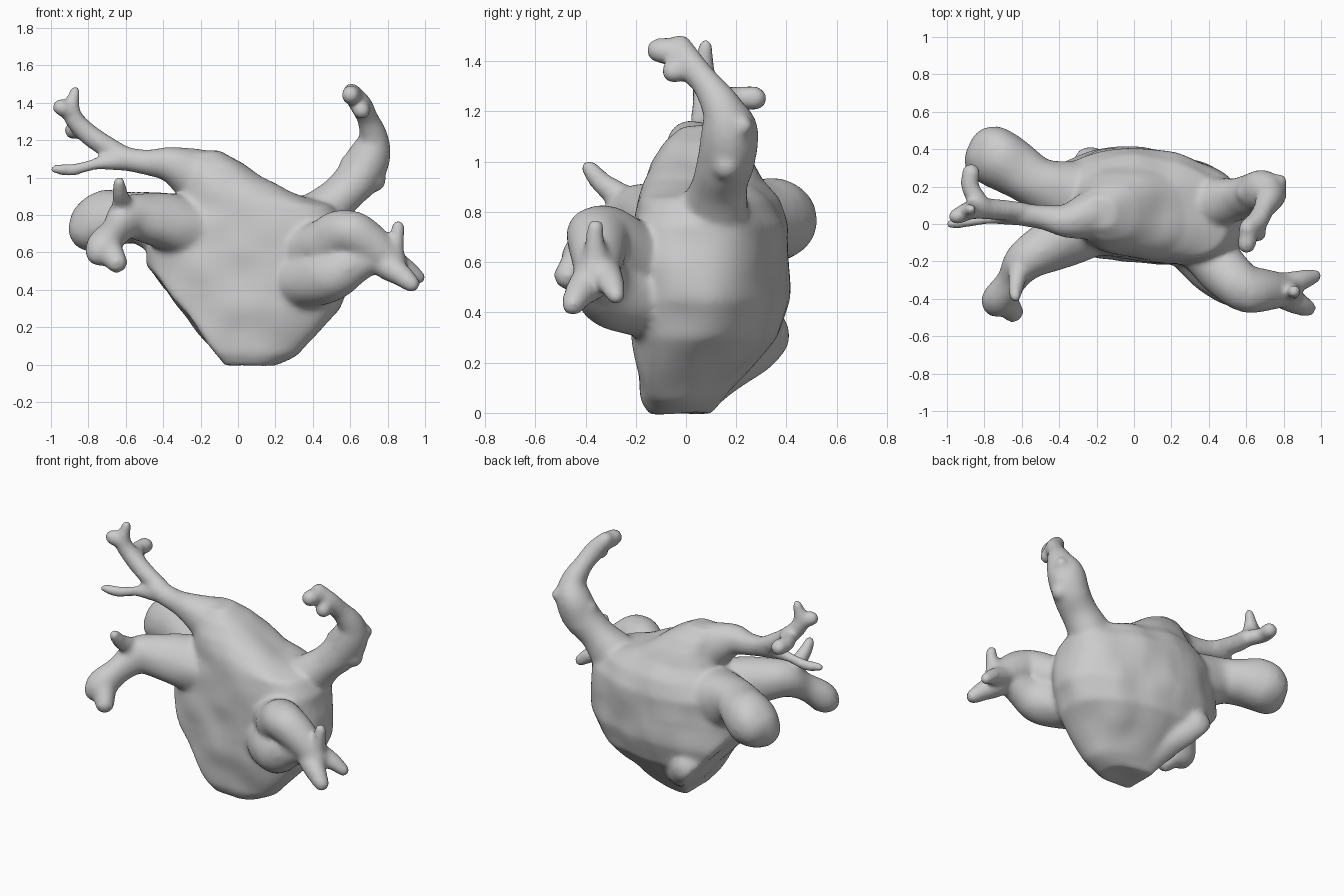
import bpy, bmesh, math
from mathutils import Vector, Matrix

bm = bmesh.new()

# Chamber: lofted superellipse rings (z, xmin, xmax, ymin, ymax)
RINGS = [
    (0.00, -0.25, 0.20, -0.14, 0.10), (0.06, -0.35, 0.31, -0.17, 0.16),
    (0.18, -0.42, 0.43, -0.18, 0.26), (0.30, -0.48, 0.54, -0.19, 0.37),
    (0.45, -0.49, 0.60, -0.19, 0.41), (0.60, -0.48, 0.60, -0.19, 0.41),
    (0.75, -0.45, 0.58, -0.18, 0.41), (0.85, -0.36, 0.50, -0.17, 0.37),
    (0.92, -0.31, 0.27, -0.16, 0.30), (1.00, -0.29, 0.14, -0.14, 0.26),
    (1.08, -0.29, 0.02, -0.09, 0.21), (1.14, -0.27, -0.10, -0.02, 0.14)]
N = 48


def power(v, e):
    return math.copysign(abs(v) ** e, v)


# Vein: overlapping balls along a smooth path of (x, y, z, radius)
def vein(*pts):
    p = [Vector(q) for q in pts]
    p = [2 * p[0] - p[1]] + p + [2 * p[-1] - p[-2]]
    for i in range(1, len(p) - 2):
        a, b, c, d = p[i - 1:i + 3]
        steps = max(2, math.ceil((c - b).length / (0.28 * min(b[3], c[3]))))
        for s in range(steps + 1):
            t = s / steps
            q = 0.5 * (2 * b + (c - a) * t + (2 * a - 5 * b + 4 * c - d) * t * t
                       + (3 * b - a - 3 * c + d) * t ** 3)
            bmesh.ops.create_icosphere(bm, subdivisions=3, radius=max(q[3], 0.015),
                                       matrix=Matrix.Translation(q.to_3d()))


loops = []
for z, x0, x1, y0, y1 in RINGS:
    ring = []
    for i in range(N):
        a = 2 * math.pi * i / N
        x = (x0 + x1) / 2 + (x1 - x0) / 2 * power(math.cos(a), 0.8)
        y = (y0 + y1) / 2 + (y1 - y0) / 2 * power(math.sin(a), 0.8)
        ring.append(bm.verts.new((x, y - 0.14 * max(x, 0), z)))  # right side leans forward
    loops.append(ring)
for a, b in zip(loops, loops[1:]):
    for i in range(N):
        j = (i + 1) % N
        bm.faces.new((a[i], a[j], b[j], b[i]))
bm.faces.new(loops[0][::-1])
bm.faces.new(loops[-1])

# Rear lip beside the valve opening
vein((-0.06, 0.08, 0.14, 0.12), (-0.15, 0.22, 0.24, 0.12), (-0.23, 0.31, 0.31, 0.105))

# Flat slanted valve opening on the lower left
cut = bmesh.ops.bisect_plane(bm, geom=bm.verts[:] + bm.edges[:] + bm.faces[:],
                             plane_co=(-0.07, 0, 0), plane_no=(-0.79, 0, -0.61),
                             clear_outer=True)
rim = [e for e in cut['geom_cut'] if isinstance(e, bmesh.types.BMEdge)]
bmesh.ops.holes_fill(bm, edges=rim, sides=0)

# Upper left vein and its twigs
vein((-0.05, 0.06, 0.88, 0.20), (-0.2, 0.05, 1.0, 0.145), (-0.35, 0.02, 1.07, 0.095),
     (-0.5, 0.04, 1.085, 0.072), (-0.65, 0.06, 1.11, 0.055))
vein((-0.6, 0.07, 1.11, 0.052), (-0.75, 0.08, 1.19, 0.053), (-0.85, 0.08, 1.28, 0.048),
     (-0.89, 0.07, 1.36, 0.042), (-0.87, 0.08, 1.46, 0.03))
vein((-0.89, 0.07, 1.35, 0.04), (-0.95, 0.04, 1.38, 0.038))
vein((-0.82, 0.1, 1.25, 0.045), (-0.88, 0.2, 1.25, 0.045), (-0.875, 0.27, 1.25, 0.045))
vein((-0.6, 0.05, 1.09, 0.05), (-0.75, 0.03, 1.075, 0.036), (-0.88, 0.015, 1.045, 0.027),
     (-0.98, 0, 1.045, 0.022))

# Rear left vein, bulbous
vein((-0.3, 0.15, 0.72, 0.19), (-0.5, 0.21, 0.78, 0.14), (-0.63, 0.29, 0.78, 0.145),
     (-0.73, 0.36, 0.765, 0.16), (-0.79, 0.35, 0.73, 0.12))

# Front left vein, two blunt ends and a finger
vein((-0.25, 0.0, 0.72, 0.18), (-0.43, -0.11, 0.77, 0.14), (-0.57, -0.2, 0.79, 0.11),
     (-0.65, -0.3, 0.72, 0.085), (-0.72, -0.4, 0.63, 0.09), (-0.75, -0.43, 0.6, 0.065))
vein((-0.7, -0.4, 0.63, 0.08), (-0.65, -0.47, 0.55, 0.05))
vein((-0.61, -0.23, 0.83, 0.06), (-0.63, -0.33, 0.91, 0.04), (-0.635, -0.385, 0.975, 0.03))

# Front right vein: upper and lower lobe, then three twigs
vein((0.33, -0.08, 0.6, 0.15), (0.47, -0.24, 0.64, 0.135), (0.58, -0.34, 0.71, 0.12),
     (0.69, -0.35, 0.65, 0.115), (0.82, -0.35, 0.56, 0.08))
vein((0.27, -0.02, 0.43, 0.18), (0.41, -0.2, 0.46, 0.155), (0.55, -0.32, 0.5, 0.125),
     (0.7, -0.35, 0.57, 0.09))
vein((0.82, -0.35, 0.58, 0.07), (0.85, -0.36, 0.67, 0.04), (0.855, -0.36, 0.74, 0.03))
vein((0.8, -0.33, 0.57, 0.07), (0.9, -0.3, 0.52, 0.05), (0.97, -0.28, 0.465, 0.037))
vein((0.8, -0.37, 0.53, 0.075), (0.87, -0.42, 0.48, 0.05), (0.93, -0.45, 0.43, 0.037))

# Upper right vein, bent forward with a forked tip and side bumps
vein((0.36, 0.1, 0.72, 0.16), (0.52, 0.13, 0.88, 0.115), (0.64, 0.16, 1.0, 0.115),
     (0.7, 0.17, 1.1, 0.115), (0.725, 0.15, 1.19, 0.08), (0.695, 0.09, 1.3, 0.058),
     (0.66, 0.02, 1.39, 0.062), (0.61, -0.02, 1.455, 0.05))
vein((0.65, 0.0, 1.4, 0.05), (0.665, -0.05, 1.36, 0.045))
vein((0.62, -0.02, 1.44, 0.05), (0.605, -0.11, 1.445, 0.042))
vein((0.72, 0.18, 1.13, 0.08), (0.785, 0.23, 1.14, 0.04))
vein((0.66, 0.17, 1.0, 0.09), (0.73, 0.16, 0.99, 0.06))
vein((0.66, 0.17, 1.07, 0.09), (0.6, 0.16, 1.07, 0.055))

mesh = bpy.data.meshes.new("heart_chamber")
bm.to_mesh(mesh)
bm.free()
chamber = bpy.data.objects.new("heart_chamber", mesh)
bpy.context.collection.objects.link(chamber)

# Fuse all parts into one skin, soften the joins, add slight organic unevenness
fuse = chamber.modifiers.new("fuse", 'REMESH')
fuse.mode = 'VOXEL'
fuse.voxel_size = 0.014
fuse.use_smooth_shade = True
soft = chamber.modifiers.new("soften", 'SMOOTH')
soft.factor = 0.5
soft.iterations = 14
noise = bpy.data.textures.new("lumps", 'CLOUDS')
noise.noise_scale = 0.2
noise.noise_depth = 0
lumps = chamber.modifiers.new("lumps", 'DISPLACE')
lumps.texture = noise
lumps.strength = 0.025
lumps.mid_level = 0.4
